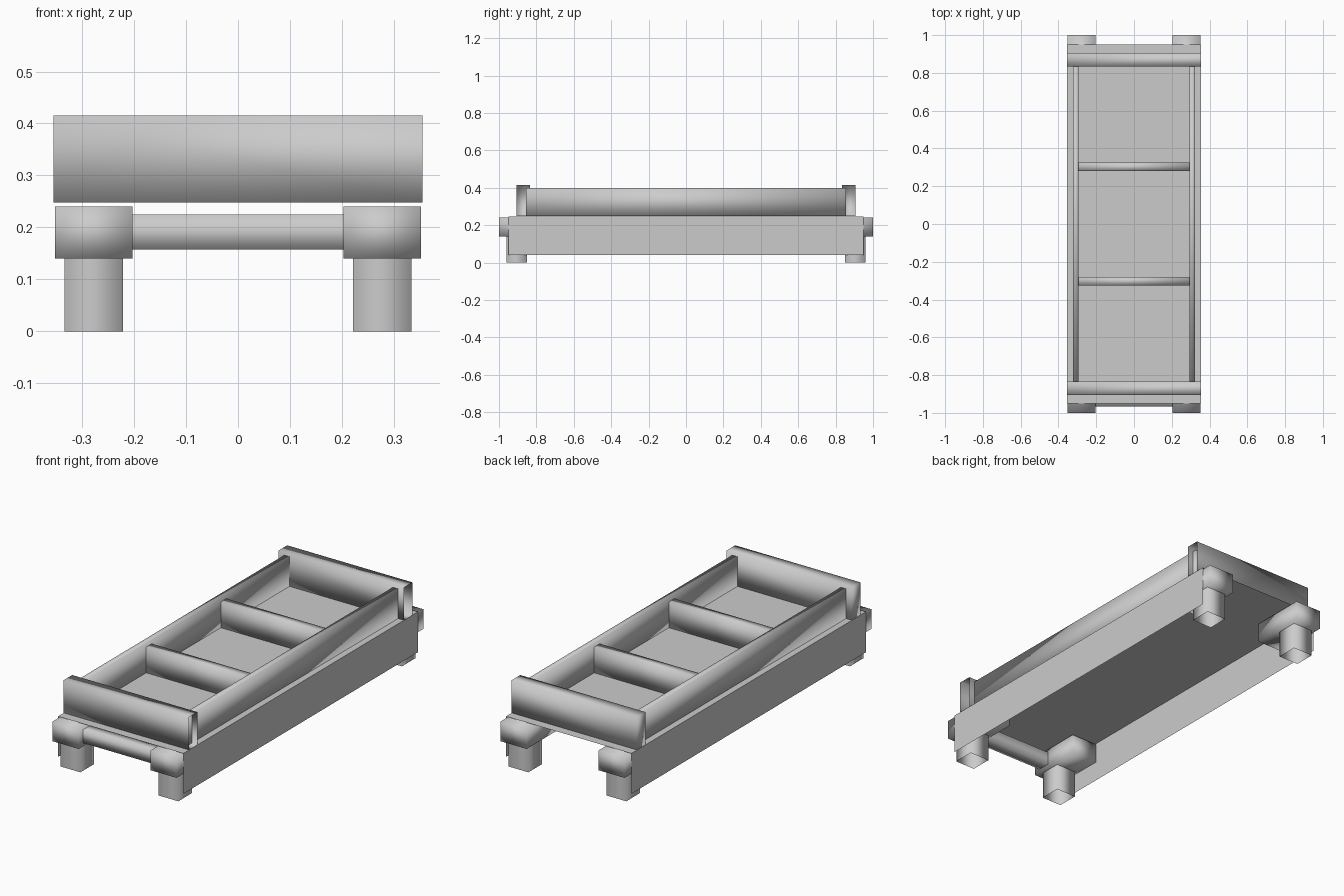
import bpy
import bmesh
from mathutils import Vector

cube = bpy.data.objects.get("Cube")
if cube:
    bpy.data.objects.remove(cube, do_unlink=True)

# One plain grey for the whole model
grey = bpy.data.materials.new("plain_grey")
grey.use_nodes = True
colour = (0.6, 0.6, 0.6, 1)
grey.diffuse_color = colour
grey.node_tree.nodes["Principled BSDF"].inputs["Base Color"].default_value = colour

DIRECTIONS = {"left": (1, 0, 0), "right": (-1, 0, 0),
              "top": (0, 0, 1), "bottom": (0, 0, -1)}


def box(name, x, y, z, smooth=True, open_sides=()):
    """Box between (min, max) ranges, with some sides left open."""
    bm = bmesh.new()
    bmesh.ops.create_cube(bm, size=1)
    bm.normal_update()
    gone = [f for f in bm.faces
            if any(f.normal.dot(Vector(DIRECTIONS[s])) > 0.9 for s in open_sides)]
    bmesh.ops.delete(bm, geom=gone, context="FACES")
    for v in bm.verts:
        v.co = [lo + (c + 0.5) * (hi - lo) for c, (lo, hi) in zip(v.co, (x, y, z))]
    for f in bm.faces:
        f.smooth = smooth
    return finish(name, bm)


def finish(name, bm):
    mesh = bpy.data.meshes.new(name)
    bm.to_mesh(mesh)
    bm.free()
    mesh.materials.append(grey)
    obj = bpy.data.objects.new(name, mesh)
    bpy.context.collection.objects.link(obj)
    return obj


def sheet(name, corner, edge_a, edge_b):
    """Single flat rectangle spanned by two edges."""
    bm = bmesh.new()
    c, a, b = Vector(corner), Vector(edge_a), Vector(edge_b)
    bm.faces.new([bm.verts.new(p) for p in (c, c + a, c + a + b, c + b)])
    return finish(name, bm)


def span(sign, inner, outer):
    return tuple(sorted((sign * inner, sign * outer)))


# Thin deck and hanging side skirts
sheet("deck", (-0.355, -0.95, 0.247), (0.71, 0, 0), (0, 1.9, 0))
sheet("left_skirt", (0.355, -0.95, 0.04), (0, 1.9, 0), (0, 0, 0.207))
sheet("right_skirt", (-0.355, 0.95, 0.04), (0, -1.9, 0), (0, 0, 0.207))

# Tray rails, end walls and dividers
for side, sx in (("left", 1), ("right", -1)):
    box(side + "_rail", span(sx, 0.293, 0.323), (-0.855, 0.855), (0.248, 0.4))
for end, sy in (("front", -1), ("back", 1)):
    box(end + "_wall", (-0.355, 0.355), span(sy, 0.835, 0.905), (0.248, 0.415),
        open_sides=("left",))
    box(end + "_divider", (-0.293, 0.293), span(sy, 0.28, 0.325), (0.248, 0.38))

    # Corner blocks and hollow legs
    for side, sx in (("left", 1), ("right", -1)):
        box(f"{end}_{side}_block", span(sx, 0.203, 0.352), span(sy, 0.71, 1.0), (0.14, 0.24))
        box(f"{end}_{side}_leg", span(sx, 0.221, 0.334), span(sy, 0.85, 0.96), (0, 0.16),
            open_sides=("top", "bottom"))

# Cross bar between the front blocks
box("front_crossbar", (-0.22, 0.22), (-0.965, -0.9), (0.157, 0.225),
    open_sides=("left", "right"))
